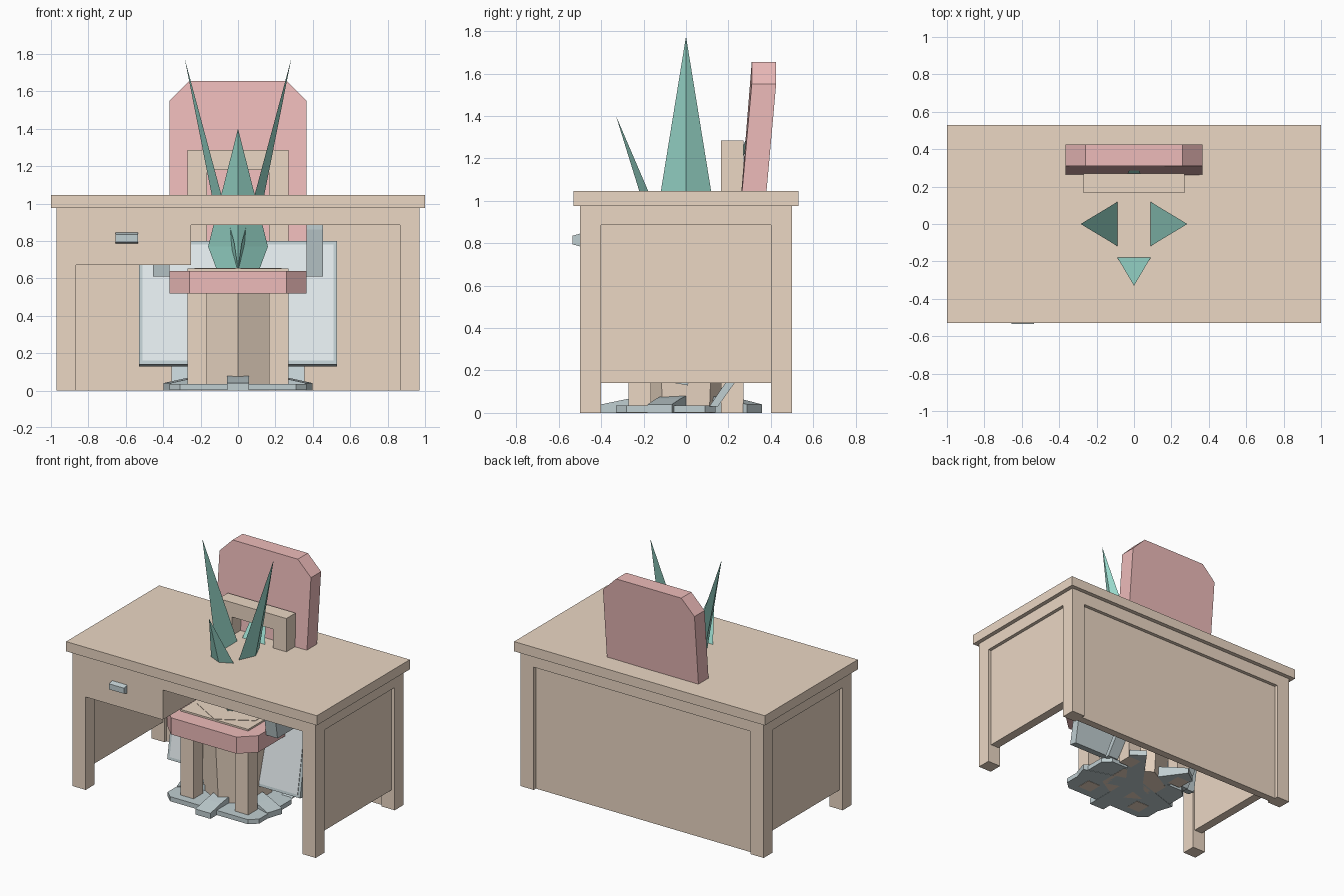
import bpy, bmesh
from math import sin, cos, pi, radians
from mathutils import Vector, Matrix

if "Cube" in bpy.data.objects:
    bpy.data.objects.remove(bpy.data.objects["Cube"])


def material(name, rgb):
    m = bpy.data.materials.new(name)
    m.diffuse_color = (*rgb, 1)
    m.use_nodes = True
    m.node_tree.nodes["Principled BSDF"].inputs["Base Color"].default_value = m.diffuse_color
    return m


WOOD = material("wood", (0.83, 0.68, 0.55))
PINK = material("fabric", (0.85, 0.50, 0.49))
GREEN = material("leaf", (0.34, 0.74, 0.64))
METAL = material("metal", (0.53, 0.62, 0.64))
GLASS = material("screen", (0.78, 0.84, 0.86))


def finish(name, bm, mat):
    bmesh.ops.recalc_face_normals(bm, faces=bm.faces)
    me = bpy.data.meshes.new(name)
    bm.to_mesh(me)
    bm.free()
    ob = bpy.data.objects.new(name, me)
    bpy.context.collection.objects.link(ob)
    me.materials.append(mat)
    return ob


def prism(name, pts, axis, lo, hi, mat):
    """Extrude a 2D outline along an axis (x: yz, y: xz, z: xy outline)."""
    def place(p, d):
        return {"x": (d, *p), "y": (p[0], d, p[1]), "z": (*p, d)}[axis]
    bm = bmesh.new()
    a = [bm.verts.new(place(p, lo)) for p in pts]
    b = [bm.verts.new(place(p, hi)) for p in pts]
    bm.faces.new(a)
    bm.faces.new(b)
    for i in range(len(pts)):
        j = (i + 1) % len(pts)
        bm.faces.new((a[i], a[j], b[j], b[i]))
    return finish(name, bm, mat)


def box(name, x, y, z, mat):
    return prism(name, [(x[0], y[0]), (x[1], y[0]), (x[1], y[1]), (x[0], y[1])], "z", *z, mat)


def side(s, a, b):
    return tuple(sorted((s * a, s * b)))


# Desk
box("desk_top", (-1, 1), (-0.53, 0.53), (0.975, 1.045), WOOD)
for s in (-1, 1):
    for t in (-1, 1):
        box("desk_leg", side(s, 0.865, 0.97), side(t, 0.4, 0.5), (0, 0.975), WOOD)
    box("desk_side_rail", side(s, 0.865, 0.97), (-0.4, 0.4), (0.885, 0.975), WOOD)
    box("desk_side_panel", side(s, 0.88, 0.945), (-0.4, 0.4), (0.14, 0.885), WOOD)
    box("desk_end_rail", (-0.865, 0.865), side(s, 0.4, 0.5), (0.885, 0.975), WOOD)
box("desk_back_panel", (-0.865, 0.865), (0.42, 0.475), (0, 0.885), WOOD)
box("drawer", (-0.865, -0.25), (-0.5, 0.42), (0.67, 0.885), WOOD)
prism("drawer_handle", [(-0.5, 0.785), (-0.535, 0.795), (-0.535, 0.835), (-0.5, 0.845)],
      "x", -0.655, -0.535, METAL)

# Wooden chair
for s in (-1, 1):
    box("chair_front_leg", side(s, 0.165, 0.27), (-0.27, -0.165), (0, 0.56), WOOD)
    box("chair_back_post", side(s, 0.165, 0.27), (0.165, 0.27), (0, 1.285), WOOD)
box("chair_seat", (-0.27, 0.27), (-0.27, 0.27), (0.56, 0.652), WOOD)
box("chair_top_rail", (-0.165, 0.165), (0.165, 0.27), (1.18, 1.285), WOOD)

# Padded office chair: seat and leaning back with cut corners
prism("office_seat", [(-0.26, -0.39), (0.26, -0.39), (0.365, -0.29), (0.365, 0.2),
                      (0.26, 0.3), (-0.26, 0.3), (-0.365, 0.2), (-0.365, -0.29)],
      "z", 0.52, 0.64, PINK)
back = prism("office_backrest", [(-0.365, 0.72), (0.365, 0.72), (0.365, 1.55),
                                 (0.26, 1.655), (-0.26, 1.655), (-0.365, 1.55)],
             "y", 0.31, 0.425, PINK)
for v in back.data.vertices:
    v.co.y -= 0.09 * max(0, 1.55 - v.co.z)

# Office chair metalwork: armrests, column and five-point base
for s in (-1, 1):
    prism("armrest", [(-0.2, 0.61), (0.2, 0.61), (0.2, 0.67), (-0.02, 0.67), (-0.14, 0.86),
                      (0.2, 0.86), (0.2, 0.92), (-0.24, 0.92), (-0.24, 0.86)],
          "x", *side(s, 0.365, 0.455), METAL)
box("backrest_bracket", (-0.06, 0.06), (0.25, 0.31), (0.55, 0.75), METAL)
box("chair_column", (-0.06, 0.06), (-0.06, 0.06), (0.05, 0.52), METAL)
for i in range(5):
    foot = prism("star_foot", [(0, 0), (-0.4, 0), (-0.4, 0.04), (-0.28, 0.065), (0, 0.11)],
                 "x", -0.06, 0.06, METAL)
    foot.data.transform(Matrix.Rotation(i * 2 * pi / 5, 4, "Z"))

# Monitor: chamfered base plate, leaning panel, struts
prism("monitor_base", [(-0.31, -0.33), (0.31, -0.33), (0.365, -0.28), (0.365, 0.09),
                       (0.31, 0.14), (-0.31, 0.14), (-0.365, 0.09), (-0.365, -0.28)],
      "z", 0.002, 0.035, METAL)
tilt = Matrix.Translation((0, -0.05, 0.14)) @ Matrix.Rotation(radians(-10), 4, "X")
for ob in (box("monitor_case", (-0.53, 0.53), (0, 0.06), (0, 0.67), METAL),
           box("monitor_screen", (-0.51, 0.51), (-0.004, 0.01), (0.02, 0.65), GLASS)):
    ob.data.transform(tilt)
for s in (-1, 1):
    prism("monitor_strut", [(0.11, 0.03), (0.15, 0.03), (0.25, 0.17), (0.13, 0.42), (0.09, 0.4), (0.205, 0.17)],
          "x", *side(s, 0.27, 0.355), METAL)

# Plant: six-sided pot and four folded spiky leaves
bm = bmesh.new()
bmesh.ops.create_cone(bm, cap_ends=True, segments=6, radius1=0.22, radius2=0.27, depth=0.655)
bmesh.ops.translate(bm, verts=bm.verts, vec=(0, 0, 0.3275))
finish("plant_pot", bm, WOOD)


def leaf(angle, tip_z, tip_r, half, mid_z, ridge, edge):
    """Leaf pointing along +x: ridge outside, two edges set inward, then turned."""
    bm = bmesh.new()
    k = 0.72
    low = [bm.verts.new(p) for p in ((edge[0], -half * k, 0.65), (ridge[0], 0, 0.65), (edge[0], half * k, 0.65))]
    mid = [bm.verts.new(p) for p in ((edge[1], -half, mid_z), (ridge[1], 0, mid_z), (edge[1], half, mid_z))]
    tip = bm.verts.new((tip_r, 0, tip_z))
    for i, j in ((0, 1), (1, 2), (2, 0)):
        bm.faces.new((low[i], low[j], mid[j], mid[i]))
        bm.faces.new((mid[i], mid[j], tip))
    bm.faces.new(low)
    bmesh.ops.rotate(bm, verts=bm.verts, cent=(0, 0, 0), matrix=Matrix.Rotation(angle, 3, "Z"))
    finish("plant_leaf", bm, GREEN)


for a in (0, pi):
    leaf(a, 1.775, 0.285, 0.16, 0.79, (0.06, 0.09), (0.0, 0.02))
    leaf(a + pi / 2, 1.4, 0.33, 0.16, 0.77, (0.11, 0.135), (0.05, 0.06))
